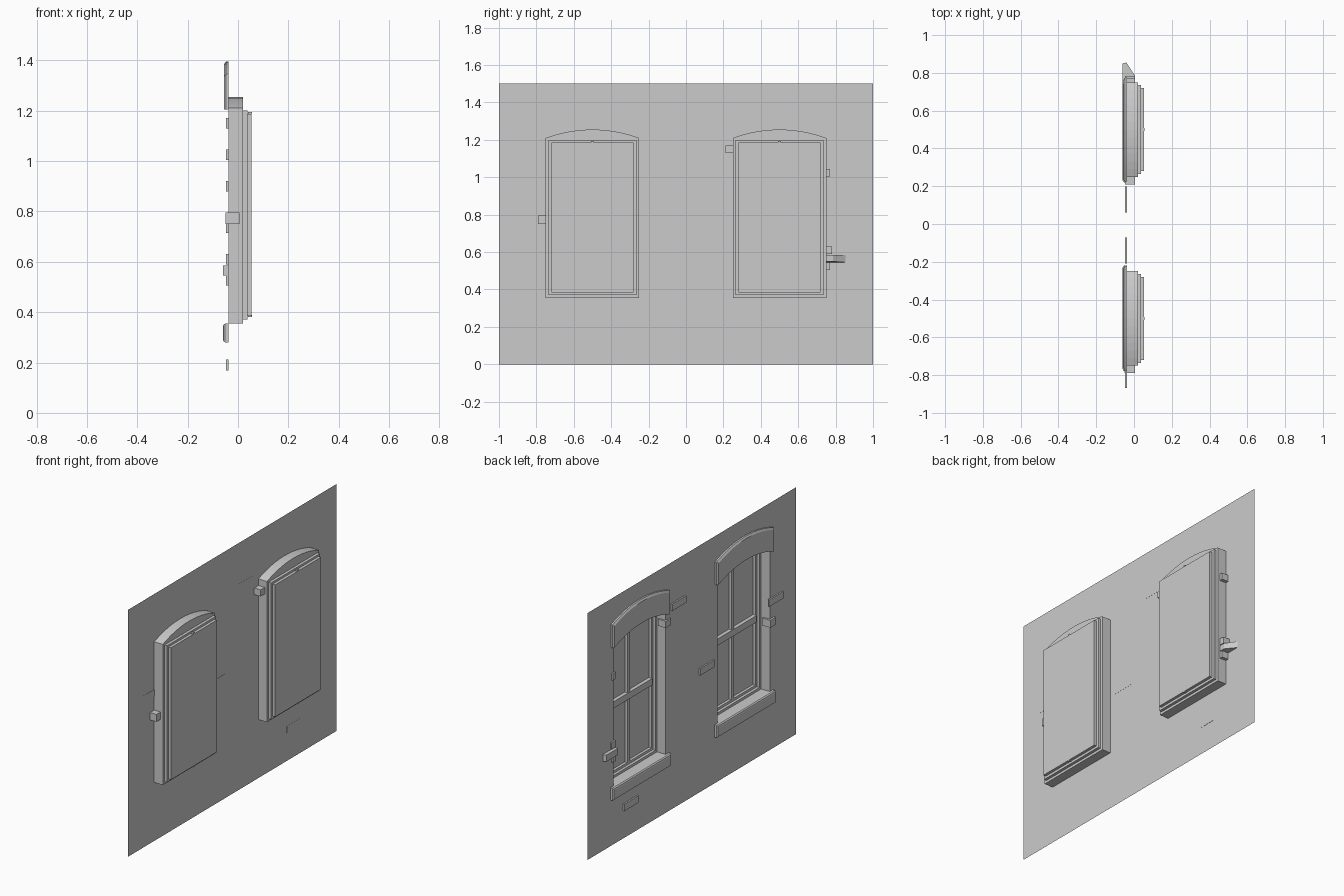
import bpy, bmesh, math

cube = bpy.data.objects.get("Cube")
if cube:
    bpy.data.objects.remove(cube, do_unlink=True)

plaster = bpy.data.materials.new("plain grey")
plaster.use_nodes = True
GREY = (0.6, 0.6, 0.6, 1)
plaster.diffuse_color = GREY
plaster.node_tree.nodes["Principled BSDF"].inputs["Base Color"].default_value = GREY

WALL = -0.038      # wall plane
REVEAL = 0.02      # depth where the window frame starts
STEPS = 12         # segments along each arch


def finish(name, bm, face_room=False):
    """Turn a bmesh into a named object."""
    bmesh.ops.recalc_face_normals(bm, faces=bm.faces)
    if face_room:
        bm.faces.ensure_lookup_table()
        if bm.faces[-1].normal.x > 0:
            bmesh.ops.reverse_faces(bm, faces=bm.faces)
    mesh = bpy.data.meshes.new(name)
    bm.to_mesh(mesh)
    bm.free()
    mesh.materials.append(plaster)
    obj = bpy.data.objects.new(name, mesh)
    bpy.context.collection.objects.link(obj)
    return obj


def rect(y0, y1, z0, z1):
    return [(y0, z0), (y1, z0), (y1, z1), (y0, z1)]


def arc(cy, half, spring, rise):
    """Shallow arch from +y to -y."""
    radius = (half * half + rise * rise) / (2 * rise)
    sweep = math.asin(half / radius)
    points = []
    for i in range(STEPS + 1):
        a = sweep * (1 - 2 * i / STEPS)
        points.append((cy + radius * math.sin(a),
                       spring + rise - radius * (1 - math.cos(a))))
    return points


def loft(name, sections, first=True, last=True, face_room=False):
    """Join (x, outline) sections with equal point counts, optionally capped."""
    bm = bmesh.new()
    rings = [[bm.verts.new((x, y, z)) for y, z in pts] for x, pts in sections]
    for a, b in zip(rings, rings[1:]):
        for i in range(len(a)):
            j = (i + 1) % len(a)
            bm.faces.new((a[i], a[j], b[j], b[i]))
    if first:
        bm.faces.new(rings[0])
    if last:
        bm.faces.new(rings[-1])
    return finish(name, bm, face_room)


def box(name, x0, x1, *outline):
    return loft(name, [(x0, rect(*outline)), (x1, rect(*outline))])


def sheet(name, x, outlines):
    bm = bmesh.new()
    for pts in outlines:
        bm.faces.new([bm.verts.new((x, y, z)) for y, z in pts])
    return finish(name, bm, True)


def window(side, cy):
    lo, hi, sill_z = cy - 0.25, cy + 0.25, 0.355
    arch = arc(cy, 0.25, 1.21, 0.045)
    opening = [(lo, sill_z), (hi, sill_z)] + arch

    # Wall half around the arched opening
    edge0, edge1 = cy - 0.5, cy + 0.5
    sheet(side + "_wall", WALL, [
        rect(edge0, lo, 0, 1.5), rect(hi, edge1, 0, 1.5),
        rect(lo, hi, 0, sill_z), [(lo, 1.5), (hi, 1.5)] + arch])

    # Arched reveal
    loft(side + "_reveal", [(WALL, opening), (REVEAL, opening)], False, False)

    # Stepped frame closed by the pane, and the infill under the arch
    outer = rect(lo + 0.015, hi - 0.015, 0.37, 1.2)
    inner = rect(lo + 0.03, hi - 0.03, 0.385, 1.187)
    base = rect(lo, hi, sill_z, 1.21)
    loft(side + "_frame_and_pane",
         [(REVEAL, base), (REVEAL, outer), (0.037, outer),
          (0.037, inner), (0.054, inner)], False, True, True)
    sheet(side + "_arch_infill", REVEAL, [arch])

    # Glazing bars
    box(side + "_upright_bar", 0.035, 0.053, cy - 0.012, cy + 0.012, 0.385, 1.187)
    box(side + "_cross_bar", 0.03, 0.053, lo + 0.03, hi - 0.03, 0.77, 0.81)
    for label, z in (("lower", 0.38), ("upper", 1.186)):
        box(side + "_" + label + "_bar_end", 0.04, 0.055,
            cy - 0.008, cy + 0.008, z, z + 0.008)

    # Arched lintel with a chamfered outer edge
    def lintel(trim):
        top = arc(cy, 0.275 - trim, 1.345 - trim, 0.05)
        return top + arc(cy, 0.275 - trim, 1.205, 0.05)[::-1]
    loft(side + "_lintel", [(WALL, lintel(0)), (-0.048, lintel(0)),
                            (-0.055, lintel(0.01))])

    # Sill with a softened front
    def sill(trim):
        return rect(cy - 0.28 + trim, cy + 0.28 - trim, 0.28 + trim, 0.355 - trim)
    loft(side + "_sill", [(WALL, sill(0)), (-0.051, sill(0)),
                          (-0.058, sill(0.005)), (-0.06, sill(0.013))])


for side, cy in (("right", -0.5), ("left", 0.5)):
    window(side, cy)

# Loose flat bricks on the wall: centre y, centre z
for n, (y, z) in enumerate([(0.13, 1.23), (0.59, 0.19), (-0.14, 0.735), (-0.8, 0.9)]):
    box("wall_brick_%d" % n, -0.047, WALL + 0.001,
        y - 0.068, y + 0.068, z - 0.021, z + 0.021)

# Corner bricks running into the reveals: y span, z span, front, back
for n, (y0, y1, z0, z1, front, back) in enumerate([
        (0.21, 0.262, 1.13, 1.17, -0.047, 0.005),
        (0.738, 0.77, 1.005, 1.045, -0.047, 0.005),
        (0.738, 0.78, 0.59, 0.63, -0.047, 0.005),
        (0.738, 0.77, 0.505, 0.545, -0.047, 0.005),
        (-0.79, -0.738, 0.75, 0.795, -0.05, 0.005)]):
    box("corner_brick_%d" % n, front, back, y0, y1, z0, z1)

# Long brick tapering towards the back
loft("tapered_brick", [(-0.06, rect(0.738, 0.85, 0.545, 0.585)),
                       (-0.04, rect(0.738, 0.855, 0.545, 0.585)),
                       (0.005, rect(0.738, 0.785, 0.55, 0.585))])
